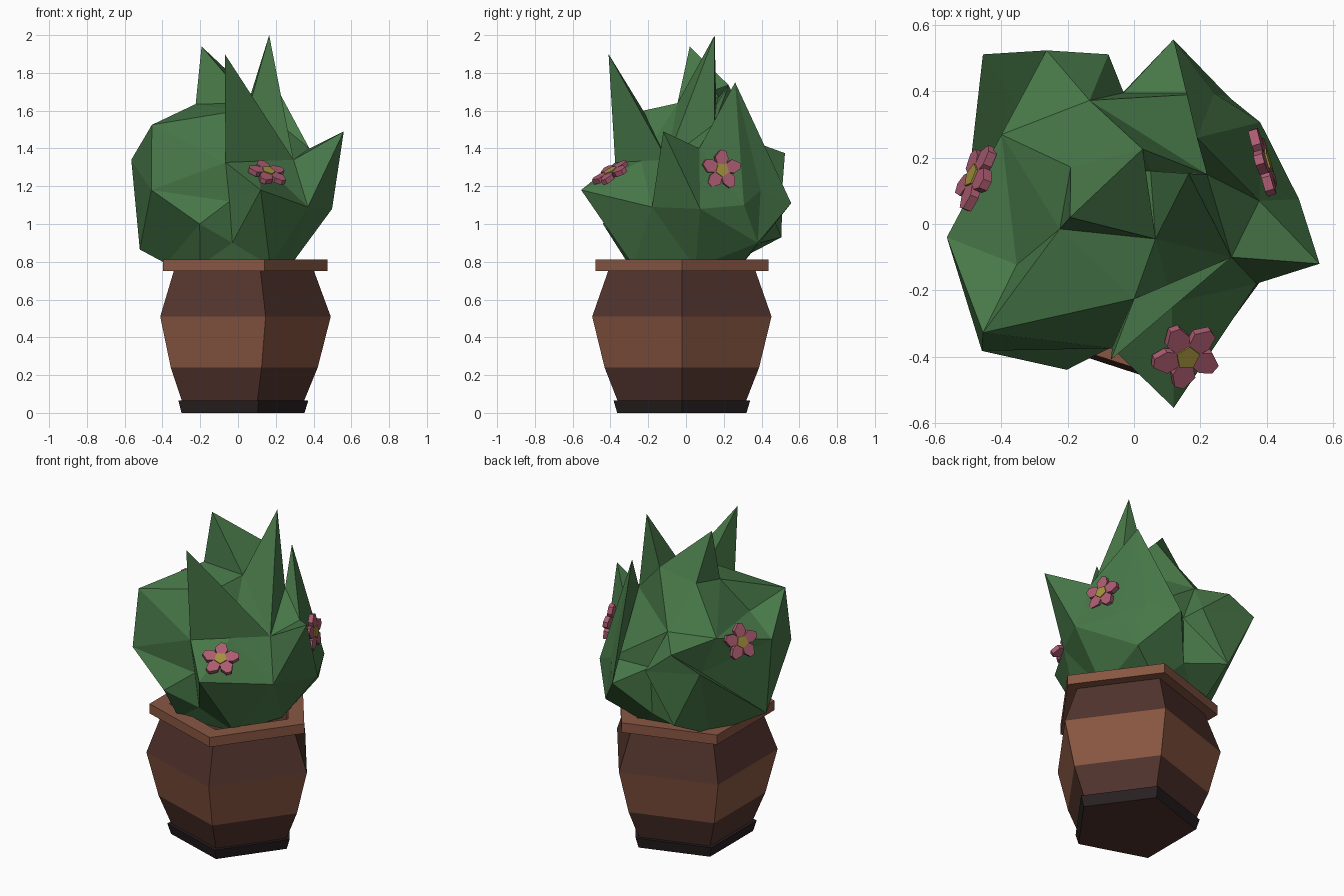
import bpy, bmesh, math
from mathutils import Vector, Matrix

if "Cube" in bpy.data.objects:
    bpy.data.objects.remove(bpy.data.objects["Cube"])


def mat(name, rgb):
    m = bpy.data.materials.new(name)
    m.diffuse_color = (*rgb, 1)
    m.use_nodes = True
    m.node_tree.nodes["Principled BSDF"].inputs["Base Color"].default_value = m.diffuse_color
    return m


GREEN = mat("leaf green", (0.064, 0.187, 0.065))
CLAY = mat("clay brown", (0.25, 0.095, 0.055))
DARK = mat("dark clay", (0.085, 0.034, 0.026))
BLACK = mat("base black", (0.022, 0.015, 0.016))
PINK = mat("petal pink", (0.41, 0.108, 0.165))
YELLOW = mat("flower yellow", (0.36, 0.28, 0.045))


def finish(name, bm, mats):
    bmesh.ops.recalc_face_normals(bm, faces=bm.faces)
    me = bpy.data.meshes.new(name)
    bm.to_mesh(me)
    bm.free()
    for m in mats:
        me.materials.append(m)
    ob = bpy.data.objects.new(name, me)
    bpy.context.collection.objects.link(ob)
    return ob


def lathe(name, profile, mats, sides=5, centre=(-0.008, -0.022)):
    """Five-sided turned solid; profile rows are (radius, z, material of the band above)."""
    bm = bmesh.new()
    rings = []
    for r, z, _ in profile:
        rings.append([bm.verts.new((centre[0] + r * math.cos(2 * math.pi * i / sides),
                                    centre[1] + r * math.sin(2 * math.pi * i / sides), z))
                      for i in range(sides)])
    for k in range(len(rings) - 1):
        a, b = rings[k], rings[k + 1]
        for i in range(sides):
            j = (i + 1) % sides
            bm.faces.new((a[i], a[j], b[j], b[i])).material_index = profile[k][2]
    bm.faces.new(rings[0]).material_index = profile[0][2]
    bm.faces.new(rings[-1]).material_index = profile[-1][2]
    return finish(name, bm, mats)


# Pot: foot ring, banded body and rim with an open top
base = lathe("pot_base", [(0.36, 0.0, 0), (0.38, 0.065, 0), (0.34, 0.065, 0)], [BLACK, DARK])
for p in base.data.polygons:
    if p.normal.z < -0.9:
        p.material_index = 1
lathe("pot_body", [(0.352, 0.05, 0), (0.43, 0.24, 1), (0.499, 0.51, 0), (0.407, 0.76, 0)],
      [DARK, CLAY])
lathe("pot_rim", [(0.40, 0.752, 0), (0.481, 0.752, 0), (0.481, 0.812, 0), (0.37, 0.812, 0),
                  (0.36, 0.762, 1)], [CLAY, DARK])

# Bush body: key points that the spikes stand on, then other upper and lower points
KEY = dict(valley=(.05, .16, 1.63), dip=(.22, .15, 1.53), ridge=(.026, .226, 1.735),
           hollow=(-.191, .172, 1.67), shoulder=(-.224, -.015, 1.635), crown=(.065, -.045, 1.64),
           saddle=(.294, -.1, 1.34), side=(.378, .07, 1.4), right=(.498, .075, 1.08),
           right_low=(.37, -.18, 1.09), brow=(0, -.226, 1.6), front=(-.066, -.375, 1.326),
           back=(.119, .557, 1.11), back_dip=(.242, .395, 1.18), back_right=(.381, .307, 1.1),
           ledge=(.114, -.2375, 1.333), notch=(-.335, .325, 1.30))
OTHER = [(-.456, .512, 1.30), (-.264, .524, 1.375), (-.077, .512, 1.22), (-.134, .373, 1.43),
         (-.40, .27, 1.42), (.12, -.555, 1.18), (-.203, -.44, 1.0), (-.459, -.383, 1.18),
         (-.456, -.328, 1.525), (-.354, -.123, 1.43), (-.565, -.04, 1.34), (-.031, .396, 1.188),
         (-.045, -.36, 1.12), (-.52, -.05, .865), (-.27, .505, .93),
         (.29, .38, .9), (-.3, .2, .77), (.17, -.28, .78), (-.2, -.3, .78), (.27, .05, .77),
         (.08, .29, .78), (-.38, -.1, .79), (0, 0, .77), (-.04, .39, .9), (-.03, -.34, .9)]
# Spikes: tip and the ring of key points around its foot
SPIKES = [((.165, .152, 2.0), "valley crown saddle dip"),
          ((-.193, .02, 1.94), "shoulder crown ridge hollow"),
          ((-.07, -.41, 1.9), "front ledge saddle brow"),
          ((.19, .26, 1.75), "dip side back_right back_dip back"),
          ((.56, -.12, 1.49), "saddle right_low right side")]

# The hull of the point directions gives the faces; the points then move to place
centre = Vector((0, 0, 1.15))
bm = bmesh.new()
pts = [Vector(p) for p in list(KEY.values()) + OTHER]
verts = [bm.verts.new((p - centre).normalized()) for p in pts]
bmesh.ops.convex_hull(bm, input=verts)
for v, p in zip(verts, pts):
    v.co = p
named = dict(zip(KEY, verts))
named["notch"].co.z -= 0.09
for tip, feet in SPIKES:
    ring = [named[n] for n in feet.split()]
    inner = [f for f in bm.faces if all(v in ring for v in f.verts)]
    bmesh.ops.delete(bm, geom=inner, context='FACES_ONLY')
    top = bm.verts.new(tip)
    for i, v in enumerate(ring):
        bm.faces.new((v, ring[(i + 1) % len(ring)], top))
loose = [e for e in bm.edges if not e.link_faces]
bmesh.ops.delete(bm, geom=loose, context='EDGES')
finish("bush", bm, [GREEN])


def prism(bm, outline, z0, z1, index):
    lo = [bm.verts.new((x, y, z0)) for x, y in outline]
    hi = [bm.verts.new((x, y, z1)) for x, y in outline]
    faces = [bm.faces.new(hi), bm.faces.new(lo[::-1])]
    n = len(outline)
    for i in range(n):
        faces.append(bm.faces.new((lo[i], lo[(i + 1) % n], hi[(i + 1) % n], hi[i])))
    for f in faces:
        f.material_index = index


# Flowers: five blunt petals around a raised five-sided centre
PETAL = [(.01, -.016), (.06, -.037), (.1, -.025), (.108, .004), (.07, .036), (.01, .016)]


def flower(name, pos, normal):
    bm = bmesh.new()
    for k in range(5):
        a = math.radians(90 + 72 * k)
        c, s = math.cos(a), math.sin(a)
        prism(bm, [(x * c - y * s, x * s + y * c) for x, y in PETAL], -0.012, 0.016, 0)
    ring = [math.radians(54 + 72 * k) for k in range(5)]
    prism(bm, [(0.038 * math.cos(a), 0.038 * math.sin(a)) for a in ring], -0.01, 0.022, 1)
    rot = Vector(normal).to_track_quat('Z', 'Y').to_matrix().to_4x4()
    bm.transform(Matrix.Translation(pos) @ rot)
    finish(name, bm, [PINK, YELLOW])


flower("front_flower", (.157, -.395, 1.268), (.28, -.46, .84))
flower("right_flower", (.388, .187, 1.285), (.95, .28, .1))
flower("left_flower", (-.475, .14, 1.37), (-.87, .36, .33))
